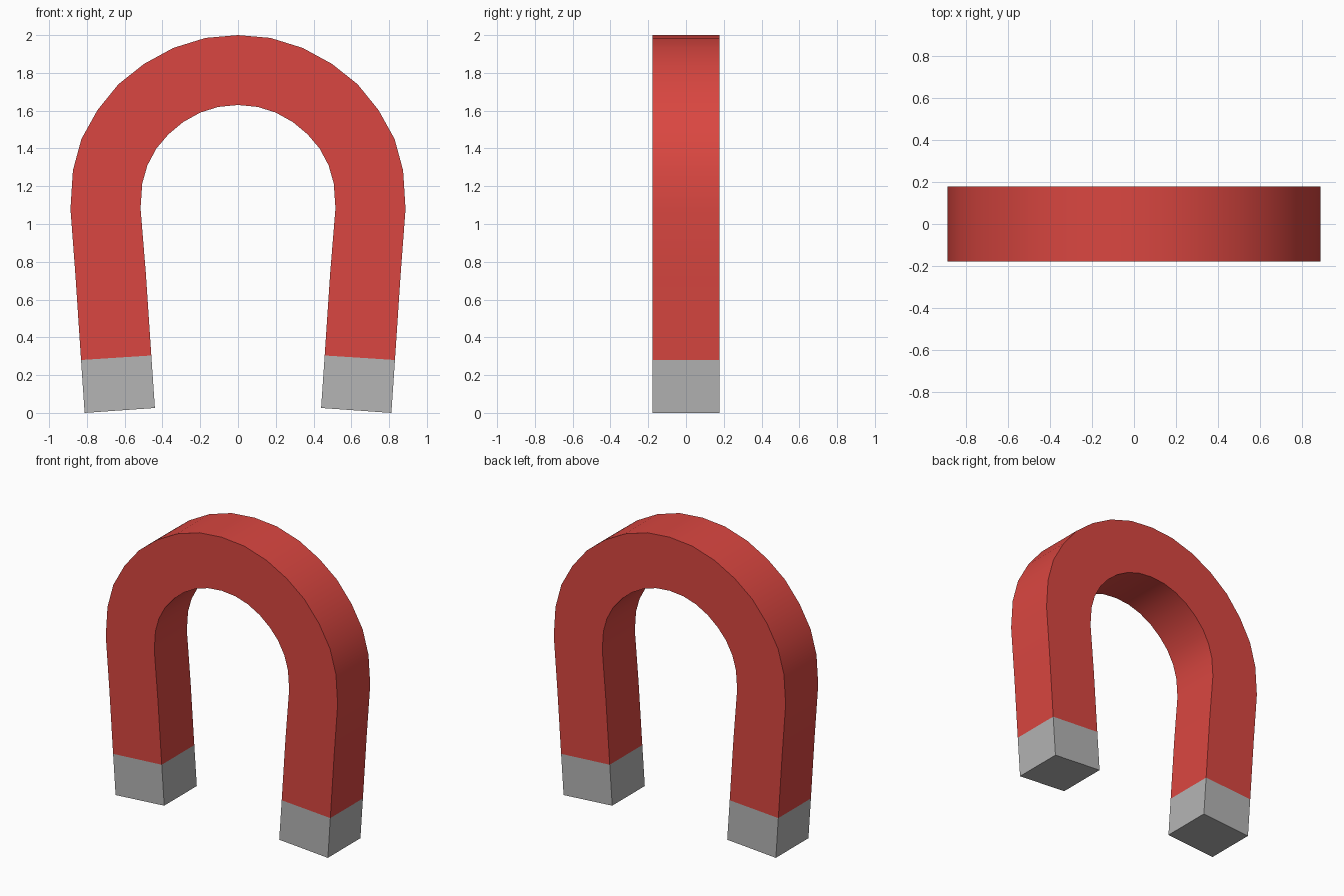
import bpy, bmesh

if "Cube" in bpy.data.objects:
    bpy.data.objects.remove(bpy.data.objects["Cube"])

HALF_DEPTH = 0.178

# Right half of the horseshoe: (outer x, outer z, inner x, inner z), crown to tip
HALF = [
    (0.0, 2.0, 0.0, 1.63),
    (0.172, 1.985, 0.104, 1.62),
    (0.343, 1.932, 0.2, 1.59),
    (0.497, 1.848, 0.29, 1.54),
    (0.633, 1.74, 0.368, 1.475),
    (0.744, 1.603, 0.432, 1.40),
    (0.829, 1.45, 0.48, 1.31),
    (0.874, 1.284, 0.507, 1.215),
    (0.887, 1.08, 0.516, 1.083),
    (0.86, 0.72, 0.488, 0.74),
    (0.831, 0.28, 0.459, 0.304),
    (0.812, 0.0, 0.44, 0.026),
]


def material(name, color):
    m = bpy.data.materials.new(name)
    m.diffuse_color = (*color, 1)
    m.use_nodes = True
    m.node_tree.nodes["Principled BSDF"].inputs["Base Color"].default_value = m.diffuse_color
    return m


red = material("red paint", (0.70, 0.062, 0.052))
grey = material("bare steel", (0.46, 0.46, 0.46))

# Full run of cross-sections, left tip to right tip
sections = [(-a, b, -c, d) for a, b, c, d in reversed(HALF[1:])] + HALF

bm = bmesh.new()
rings = []
for ox, oz, ix, iz in sections:
    rings.append([bm.verts.new(p) for p in (
        (ox, -HALF_DEPTH, oz), (ox, HALF_DEPTH, oz),
        (ix, HALF_DEPTH, iz), (ix, -HALF_DEPTH, iz))])

# Skin between cross-sections, then end caps
for r, s in zip(rings, rings[1:]):
    for k in range(4):
        n = (k + 1) % 4
        bm.faces.new((r[k], r[n], s[n], s[k]))
bm.faces.new(rings[0])
bm.faces.new(rings[-1])
bmesh.ops.recalc_face_normals(bm, faces=bm.faces[:])

# Steel pole tips at the bottom
for f in bm.faces:
    f.material_index = int(max(v.co.z for v in f.verts) < 0.35)

mesh = bpy.data.meshes.new("horseshoe_magnet")
bm.to_mesh(mesh)
bm.free()
mesh.materials.append(red)
mesh.materials.append(grey)
magnet = bpy.data.objects.new("horseshoe_magnet", mesh)
bpy.context.collection.objects.link(magnet)
bpy.context.view_layer.objects.active = magnet
magnet.select_set(True)
bpy.ops.object.shade_smooth_by_angle()
